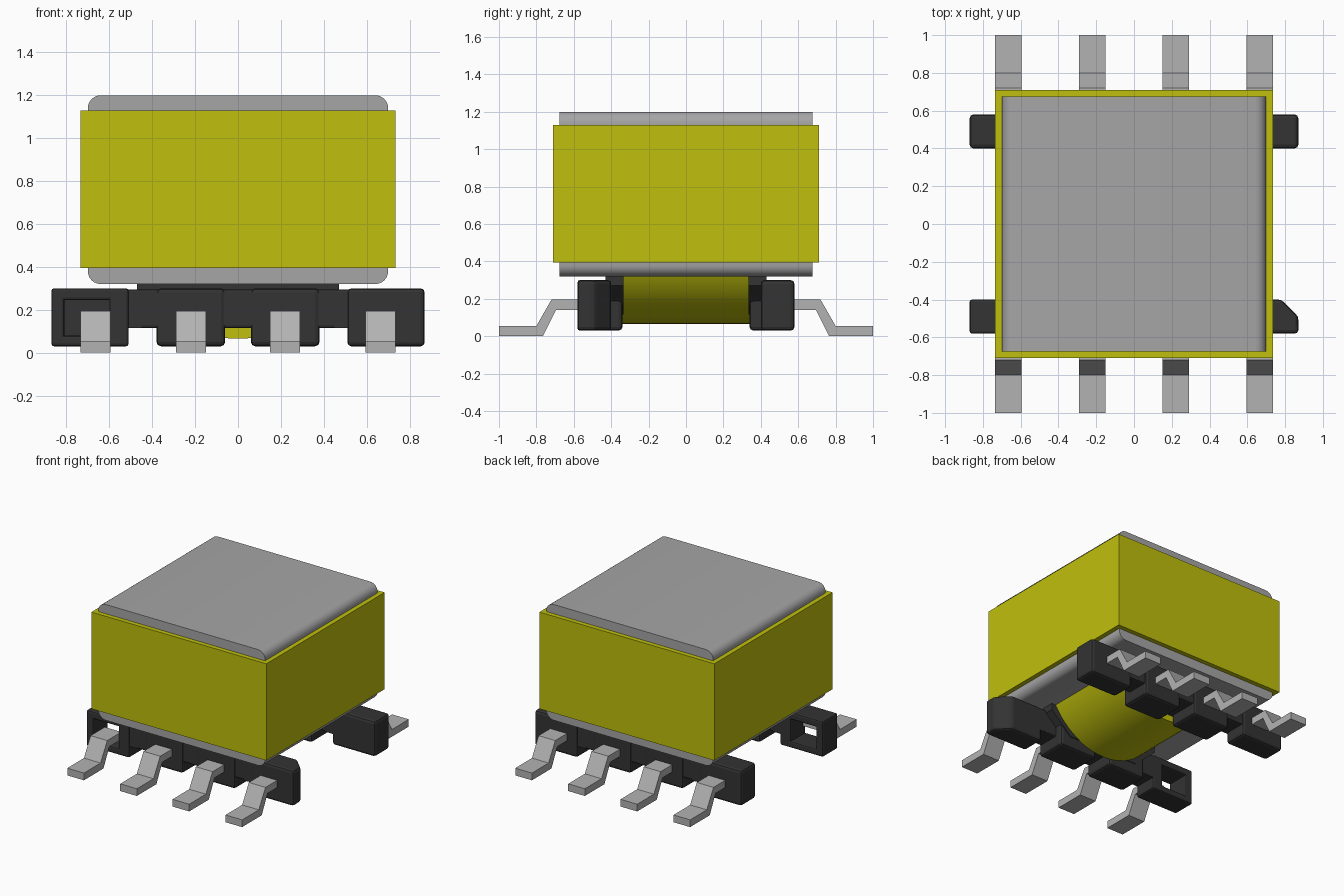
import bpy, bmesh, math

cube = bpy.data.objects.get("Cube")
if cube:
    bpy.data.objects.remove(cube, do_unlink=True)


def material(name, rgb):
    m = bpy.data.materials.new(name)
    m.use_nodes = True
    m.diffuse_color = (*rgb, 1)
    m.node_tree.nodes["Principled BSDF"].inputs["Base Color"].default_value = (*rgb, 1)
    return m


YELLOW = material("yellow tape", (0.52, 0.52, 0.004))
GREY = material("ferrite grey", (0.38, 0.38, 0.38))
TIN = material("tinned metal", (0.45, 0.45, 0.45))
BLACK = material("black plastic", (0.033, 0.033, 0.033))


def prism(name, pts, axis, lo, hi, mat, bevel=0, segments=2):
    """Extrude a 2D outline along an axis from lo to hi."""
    place = {"x": lambda a, b, t: (t, a, b),
             "y": lambda a, b, t: (a, t, b),
             "z": lambda a, b, t: (a, b, t)}[axis]
    bm = bmesh.new()
    ends = [[bm.verts.new(place(a, b, t)) for a, b in pts] for t in (lo, hi)]
    for end in ends:
        bm.faces.new(end)
    n = len(pts)
    for i in range(n):
        j = (i + 1) % n
        bm.faces.new((ends[0][i], ends[0][j], ends[1][j], ends[1][i]))
    bmesh.ops.recalc_face_normals(bm, faces=bm.faces)
    if bevel:
        bmesh.ops.bevel(bm, geom=list(bm.edges), offset=bevel, segments=segments,
                        affect="EDGES", profile=0.5)
    mesh = bpy.data.meshes.new(name)
    bm.to_mesh(mesh)
    bm.free()
    mesh.materials.append(mat)
    ob = bpy.data.objects.new(name, mesh)
    bpy.context.collection.objects.link(ob)
    return ob


def box(name, x, y, z, mat, bevel=0):
    outline = [(x[0], y[0]), (x[1], y[0]), (x[1], y[1]), (x[0], y[1])]
    return prism(name, outline, "z", z[0], z[1], mat, bevel)


def smooth(ob):
    bpy.ops.object.select_all(action="DESELECT")
    ob.select_set(True)
    bpy.context.view_layer.objects.active = ob
    bpy.ops.object.shade_smooth_by_angle(angle=math.radians(35))


# Ferrite core: rounded along the two long side edges
W, D, R = 0.70, 0.675, 0.06
outline = []
for cx, cz, start in ((W - R, 1.2 - R, 0), (R - W, 1.2 - R, 90),
                      (R - W, 0.32 + R, 180), (W - R, 0.32 + R, 270)):
    for k in range(7):
        a = math.radians(start + k * 15)
        outline.append((cx + R * math.cos(a), cz + R * math.sin(a)))
smooth(prism("core", outline, "y", -D, D, GREY))

# Tape wrapped around the core
box("tape_wrap", (-0.735, 0.735), (-0.71, 0.71), (0.395, 1.13), YELLOW)

# Round winding showing below the core
circle = [(0.5 * math.cos(math.tau * k / 64), 0.565 + 0.5 * math.sin(math.tau * k / 64))
          for k in range(64)]
smooth(prism("winding", circle, "y", -0.34, 0.34, YELLOW))

# Pin side outline: shoulder, slope and foot
pin = [(0.55, 0.195), (0.72, 0.195), (0.80, 0.055), (1, 0.055),
       (1, 0), (0.765, 0), (0.695, 0.14), (0.55, 0.14)]
flange = [(-0.47, 0.325), (-0.47, 0.27), (-0.3, 0.115),
          (0.3, 0.115), (0.47, 0.27), (0.47, 0.325)]

for s, row in ((-1, "front"), (1, "back")):
    def span(a, b):
        return sorted((s * a, s * b))

    # Bobbin rail and winding flange
    box(row + "_rail", (-0.6, 0.6), span(0.40, 0.57), (0.115, 0.295), BLACK, 0.012)
    prism(row + "_flange", flange, "y", *span(0.335, 0.43), BLACK)

    for side, hand in ((-1, "right"), (1, "left")):
        tag = f"{row}_{hand}"

        # Inner foot and small step beside the outer foot
        box(tag + "_inner_foot", sorted((side * 0.06, side * 0.38)), span(0.34, 0.58),
            (0.03, 0.30), BLACK, 0.02)
        box(tag + "_step", sorted((side * 0.45, side * 0.55)), span(0.40, 0.57),
            (0.115, 0.175), BLACK)

        # Outer foot: one is chamfered, one is an open frame, the others plain
        if (s, side) == (-1, 1):
            plan = [(0.51, -0.58), (0.87, -0.58), (0.87, -0.49), (0.78, -0.40), (0.51, -0.40)]
            prism(tag + "_outer_foot", plan, "z", 0.03, 0.30, BLACK, 0.018)
        elif (s, side) == (-1, -1):
            for part, x, z in (("outer_post", (-0.87, -0.81), (0.03, 0.30)),
                               ("inner_post", (-0.60, -0.51), (0.03, 0.30)),
                               ("top_bar", (-0.85, -0.52), (0.245, 0.30)),
                               ("bottom_bar", (-0.85, -0.52), (0.03, 0.08))):
                box(f"{tag}_frame_{part}", x, span(0.40, 0.58), z, BLACK, 0.012)
        else:
            box(tag + "_outer_foot", sorted((side * 0.51, side * 0.87)), span(0.40, 0.58),
                (0.03, 0.30), BLACK, 0.02)

        # Bent pins
        for x, label in ((0.22, "inner"), (0.665, "outer")):
            prism(f"{tag}_{label}_pin", [(s * y, z) for y, z in pin], "x",
                  side * x - 0.07, side * x + 0.07, TIN)
